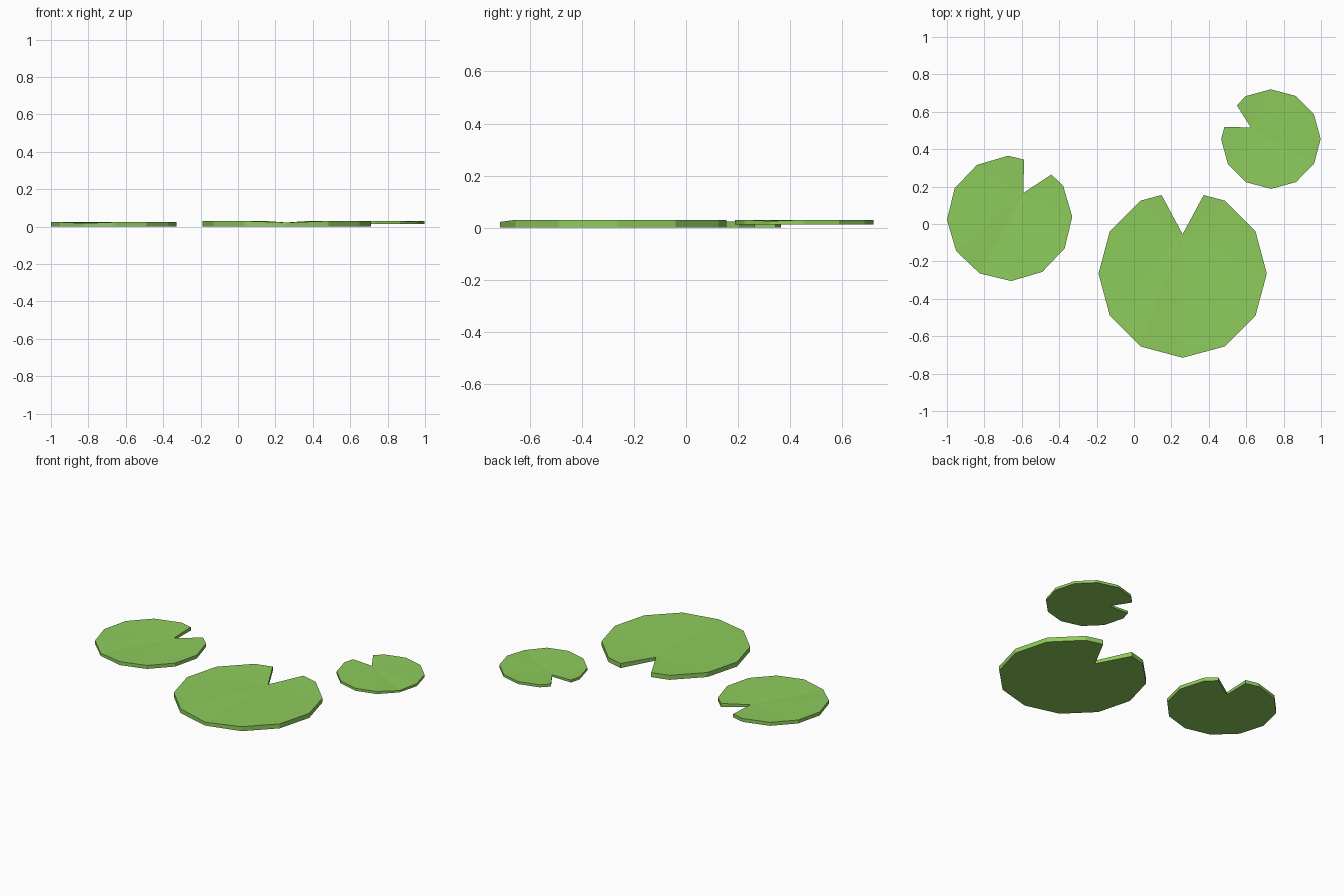
import bpy, bmesh
from math import sin, cos, radians

if "Cube" in bpy.data.objects:
    bpy.data.objects.remove(bpy.data.objects["Cube"])

green = bpy.data.materials.new("leaf_green")
green.diffuse_color = (0.27, 0.60, 0.107, 1)
green.use_nodes = True
green.node_tree.nodes["Principled BSDF"].inputs["Base Color"].default_value = green.diffuse_color

SIDES = 12


def lily_pad(name, x, y, radius, notch_deg, z_bottom, z_top):
    """12-sided leaf with a V notch and a shallow crease opposite the notch."""
    dip = 0.008 * radius / 0.45
    rim = []
    for i in range(SIDES):
        a = radians(notch_deg + 360 * i / SIDES)
        rim.append((radius * cos(a), radius * sin(a)))
    # the corner at the notch gives way to the midpoints of its two edges
    mid = lambda p, q: ((p[0] + q[0]) / 2, (p[1] + q[1]) / 2)
    edge = [mid(rim[0], rim[1])] + rim[1:] + [mid(rim[-1], rim[0])]
    notch = (rim[0][0] * 0.467, rim[0][1] * 0.467)
    outline = [notch] + edge
    creased = {0, 1 + SIDES // 2}

    bm = bmesh.new()
    top = [bm.verts.new((px, py, z_top - (dip if i in creased else 0)))
           for i, (px, py) in enumerate(outline)]
    low = [bm.verts.new((px, py, z_bottom)) for px, py in outline]
    n = len(outline)
    # fan on both faces, then the side walls
    for i in range(1, n - 1):
        bm.faces.new((top[0], top[i], top[i + 1]))
        bm.faces.new((low[0], low[i + 1], low[i]))
    for i in range(n):
        j = (i + 1) % n
        bm.faces.new((low[i], low[j], top[j], top[i]))
    bmesh.ops.recalc_face_normals(bm, faces=bm.faces)

    mesh = bpy.data.meshes.new(name)
    bm.to_mesh(mesh)
    bm.free()
    mesh.materials.append(green)
    pad = bpy.data.objects.new(name, mesh)
    pad.location = (x, y, 0)
    bpy.context.collection.objects.link(pad)


lily_pad("large_lily_pad", 0.26, -0.265, 0.45, 90, 0.0, 0.03)
lily_pad("medium_lily_pad", -0.665, 0.03, 0.335, 61.4, 0.001, 0.024)
lily_pad("small_lily_pad", 0.732, 0.454, 0.266, 150.2, 0.013, 0.03)
